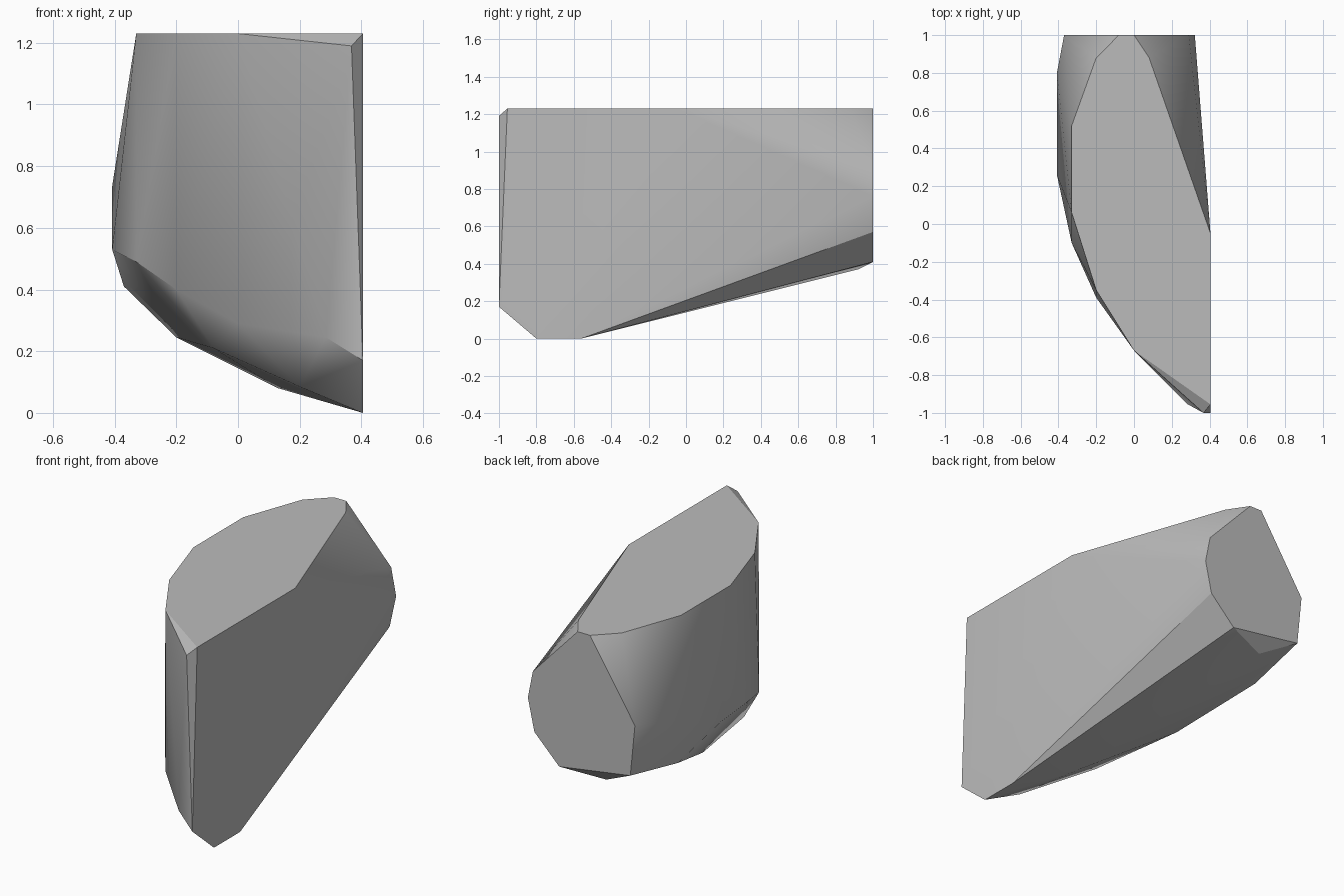
import bpy
import bmesh
import math

cube = bpy.data.objects.get("Cube")
if cube:
    bpy.data.objects.remove(cube, do_unlink=True)

TOP = 1.23
SIDE = 0.405

# Flat top outline
top = [(x, y, TOP) for x, y in (
    (SIDE, -0.955), (SIDE, -0.05), (0.08, 0.88), (0, 1), (-0.08, 1),
    (-0.2, 0.88), (-0.33, 0.52), (-0.33, 0.06), (-0.2, -0.35), (0, -0.67))]

# Back end outline
back = [(x, 1, z) for x, z in (
    (0.29, 0.92), (0.322, 0.76), (0.28, 0.57), (0.12, 0.41),
    (-0.34, 0.48), (-0.37, 0.78))]

# Flat side outline below the top
side = [(SIDE, y, z) for y, z in ((-1, 0.17), (-0.8, 0), (-0.56, 0))]

# Rounded wall, from the front corner to the back
wall = [(0.368, -1, 1.19), (0.285, -0.955, 0.245), (0, -0.67, 0.29),
        (-0.2, -0.39, 0.4), (-0.33, -0.1, 0.49), (-0.408, 0.26, 0.53),
        (-0.408, 0.8, 0.735)]

# Sloping underside
underside = [(0.2, -0.74, 0.085), (0.13, -0.3, 0.08), (-0.08, -0.42, 0.21),
             (-0.2, 0.13, 0.245), (-0.37, 0.6, 0.41), (-0.13, 0.92, 0.37)]

# Faceted block wrapped around the outlines
bm = bmesh.new()
for point in top + back + side + wall + underside:
    bm.verts.new(point)
hull = bmesh.ops.convex_hull(bm, input=bm.verts)
loose = {v for v in hull["geom_interior"] + hull["geom_unused"]
         if isinstance(v, bmesh.types.BMVert)}
bmesh.ops.delete(bm, geom=list(loose), context="VERTS")
bmesh.ops.dissolve_limit(bm, angle_limit=math.radians(1),
                         verts=bm.verts, edges=bm.edges)
bmesh.ops.recalc_face_normals(bm, faces=bm.faces)
mesh = bpy.data.meshes.new("faceted_block")
bm.to_mesh(mesh)
bm.free()

block = bpy.data.objects.new("faceted_block", mesh)
bpy.context.collection.objects.link(block)

# Plain grey
grey = bpy.data.materials.new("grey")
grey.use_nodes = True
grey.diffuse_color = (0.5, 0.5, 0.5, 1)
grey.node_tree.nodes["Principled BSDF"].inputs["Base Color"].default_value = (0.5, 0.5, 0.5, 1)
mesh.materials.append(grey)

# Soft shading with crisp edges
bpy.ops.object.select_all(action="DESELECT")
block.select_set(True)
bpy.context.view_layer.objects.active = block
bpy.ops.object.shade_smooth_by_angle(angle=math.radians(30))
